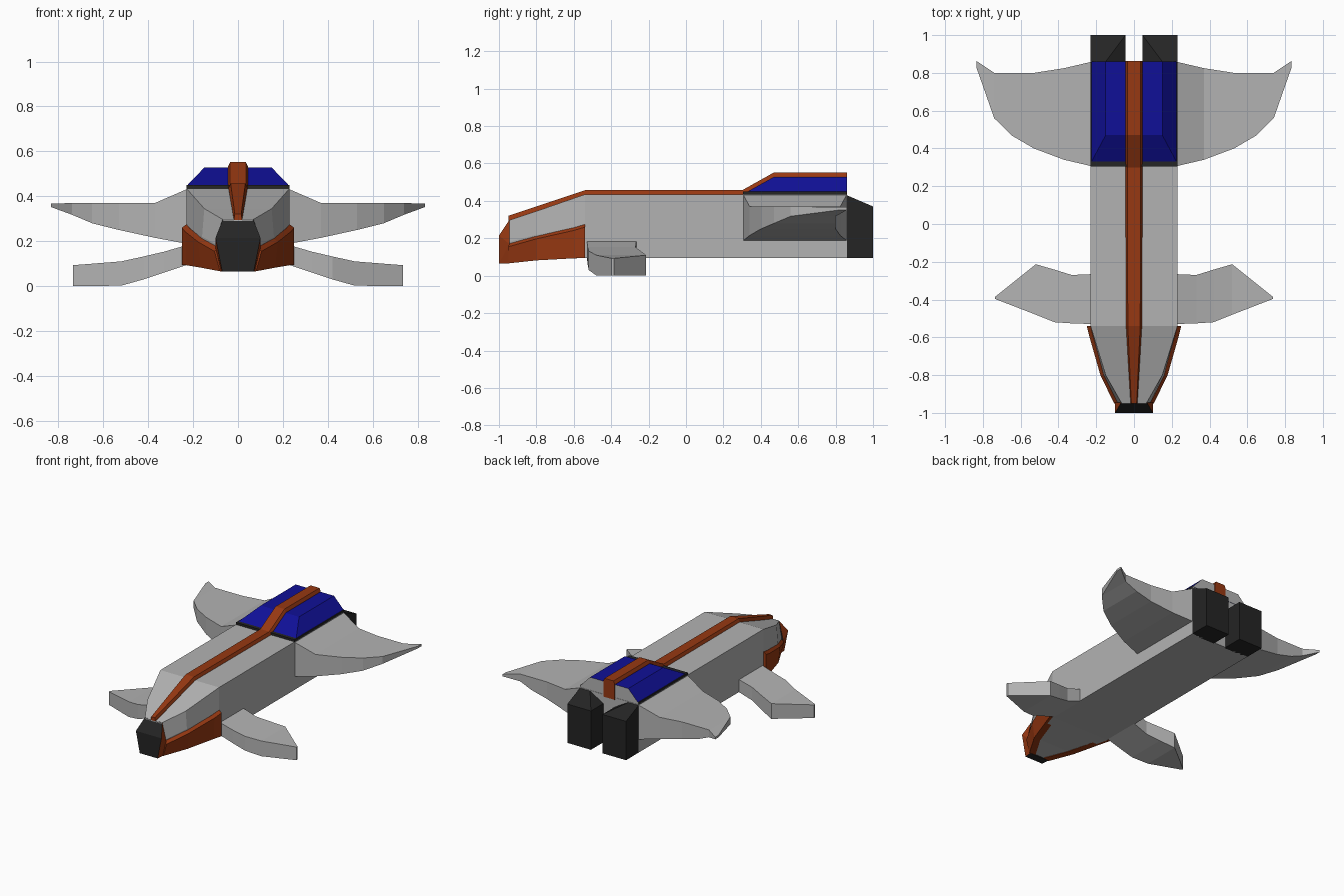
import bpy, bmesh

if "Cube" in bpy.data.objects:
    bpy.data.objects.remove(bpy.data.objects["Cube"])


def material(name, rgb):
    m = bpy.data.materials.new(name)
    m.diffuse_color = (*rgb, 1)
    m.use_nodes = True
    m.node_tree.nodes["Principled BSDF"].inputs["Base Color"].default_value = m.diffuse_color
    return m


GRAY = material("light gray", (0.45, 0.45, 0.45))
ORANGE = material("burnt orange", (0.31, 0.04, 0.006))
BLUE = material("deep blue", (0.005, 0.005, 0.31))
BLACK = material("near black", (0.018, 0.018, 0.018))


def finish(bm, name, mats, rule=None, mirror=False):
    bmesh.ops.recalc_face_normals(bm, faces=bm.faces)
    bm.normal_update()
    if rule:
        for f in bm.faces:
            f.material_index = int(rule(f))
    me = bpy.data.meshes.new(name)
    bm.to_mesh(me)
    bm.free()
    for m in mats:
        me.materials.append(m)
    ob = bpy.data.objects.new(name, me)
    bpy.context.collection.objects.link(ob)
    if mirror:
        ob.modifiers.new("mirror", 'MIRROR').use_mirror_merge = False
    return ob


def loft(name, sections, mats, **kw):
    """Skin a row of equal-length closed sections and cap both ends."""
    bm = bmesh.new()
    rings = [[bm.verts.new(p) for p in s] for s in sections]
    for a, b in zip(rings, rings[1:]):
        n = len(a)
        for i in range(n):
            j = (i + 1) % n
            bm.faces.new((a[i], a[j], b[j], b[i]))
    bm.faces.new(rings[0])
    bm.faces.new(rings[-1])
    return finish(bm, name, mats, **kw)


def hull(name, points, mats, **kw):
    """Convex solid around a few corner points."""
    bm = bmesh.new()
    for p in points:
        bm.verts.new(p)
    bmesh.ops.convex_hull(bm, input=bm.verts)
    bmesh.ops.dissolve_limit(bm, angle_limit=0.01, verts=bm.verts, edges=bm.edges)
    return finish(bm, name, mats, **kw)


def both(x, y, z):
    return [(x, y, z), (-x, y, z)]


def box(x0, x1, y0, y1, z0, z1):
    return [(x, y, z) for x in (x0, x1) for y in (y0, y1) for z in (z0, z1)]


# Fuselage with tapering nose: y, then (half width, z) at bottom, middle, top
body = [(-0.95, (.065, .07), (.085, .18), (.065, .295)),
        (-0.80, (.15, .085), (.16, .22), (.15, .345)),
        (-0.54, (.23, .095), (.23, .27), (.23, .435)),
        (0.86, (.23, .095), (.23, .27), (.23, .435))]
loft("fuselage",
     [[(w, y, z) for w, z in half] + [(-w, y, z) for w, z in reversed(half)]
      for y, *half in body], [GRAY])

# Nose cap: black front, orange sides
hull("nose_cap",
     both(.07, -1, .065) + both(.10, -1, .215) + both(.075, -.945, .065)
     + both(.10, -.945, .17) + both(.068, -.945, .297),
     [BLACK, ORANGE], rule=lambda f: abs(f.normal.x) > abs(f.normal.y) and abs(f.normal.x) > .6)

# Orange cheek plates: y, half width bottom, half width top, z bottom, z top
cheek = [(-.95, .08, .105, .066, .17), (-.80, .165, .178, .082, .212),
         (-.60, .23, .235, .093, .257), (-.54, .25, .25, .095, .275)]
loft("cheek_plate",
     [[(b - .05, y, z0), (b, y, z0), (t, y, z1 - .015), (t - .02, y, z1), (t - .05, y, z1)]
      for y, b, t, z0, z1 in cheek], [ORANGE], mirror=True)

# Spine stripe: y, base half width, top z, base z
spine = [(-.95, .018, .32, .28), (-.54, .042, .457, .42), (.30, .045, .457, .42),
         (.47, .045, .552, .42), (.862, .045, .552, .42)]
loft("spine_stripe",
     [[(-w, y, z0), (w, y, z0), (w, y, z1 - .02), (w * .78, y, z1),
       (-w * .78, y, z1), (-w, y, z1 - .02)] for y, w, z1, z0 in spine], [ORANGE])

# Rear humps: dark base strip, blue cover, gray rear face
hull("hump_base", box(.02, .23, .305, .858, .42, .45), [BLACK, GRAY],
     rule=lambda f: f.normal.y > .7, mirror=True)
hull("hump_cover",
     box(.02, .225, .33, .86, .445, .45) + [(x, y, .528) for x in (.02, .15) for y in (.47, .86)],
     [BLUE, GRAY], rule=lambda f: f.normal.y > .7, mirror=True)

# Engine blocks with sloping tops
hull("engine",
     box(.045, .23, .85, 1.0, .095, .37) + [(.23, .86, .43), (.15, .86, .43)],
     [BLACK], mirror=True)


def wing(name, stations):
    """Stations: x, leading y, trailing y, bottom z, top z."""
    loft(name, [[(x, a, z0), (x, b, z0), (x, b, z1), (x, a, z1)]
                for x, a, b, z0, z1 in stations], [GRAY], mirror=True)


# Main rear wings
wing("rear_wing", [(.22, .305, .86, .187, .435), (.37, .34, .825, .215, .37),
                   (.53, .40, .80, .25, .37), (.65, .47, .80, .28, .37),
                   (.74, .56, .80, .318, .37), (.833, .825, .862, .352, .367)])

# Small front wings
wing("front_wing", [(.21, -.53, -.265, .10, .188), (.33, -.526, -.27, .06, .153),
                    (.42, -.52, -.242, .03, .132), (.52, -.48, -.213, .002, .11),
                    (.735, -.397, -.385, 0, .093)])
